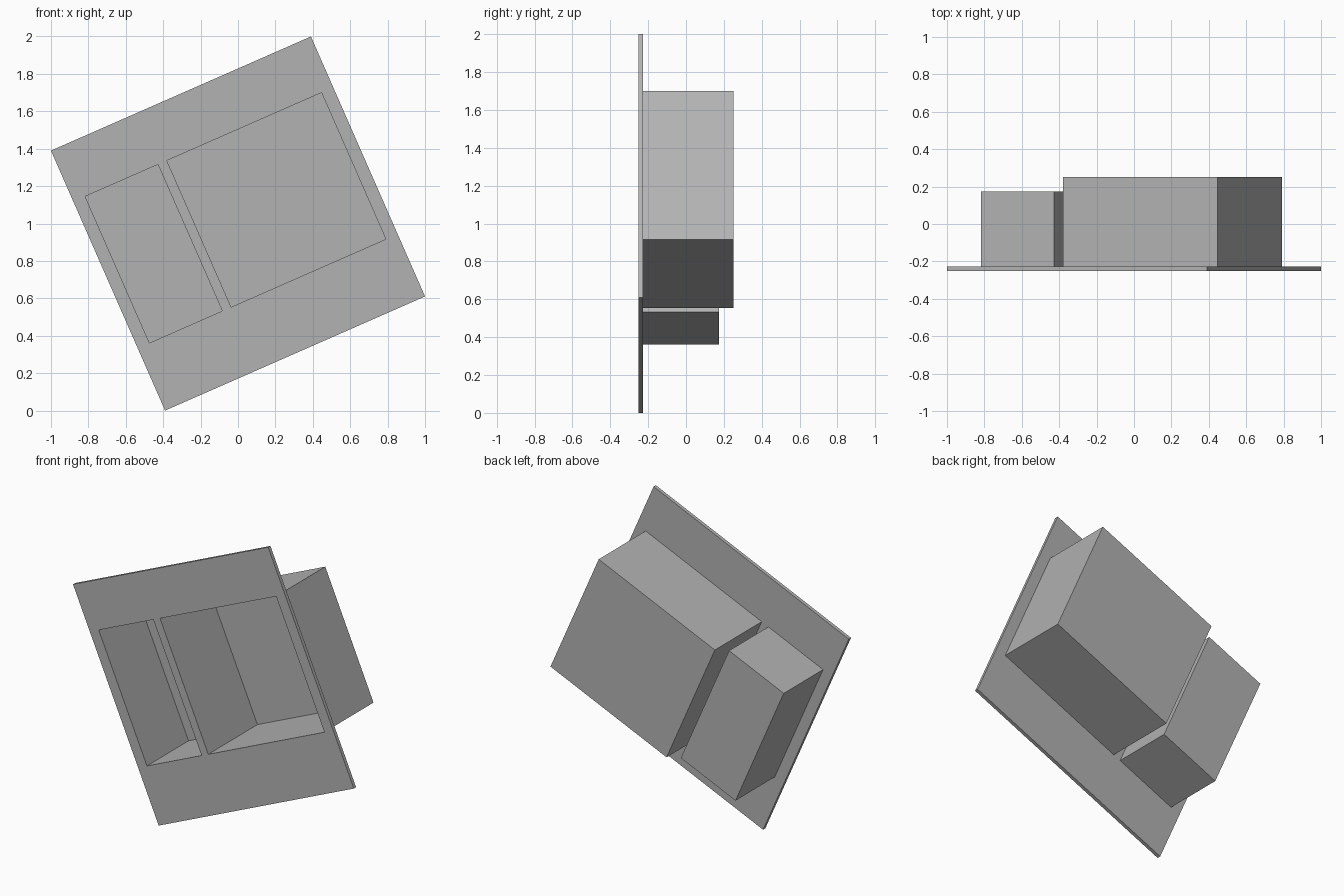
import bpy, bmesh, math
from mathutils import Matrix

if "Cube" in bpy.data.objects:
    bpy.data.objects.remove(bpy.data.objects["Cube"])

TILT = math.radians(23.7)
FRONT, REAR = -0.25, -0.227
HALF = 0.759
U = [-HALF, -0.69, -0.265, -0.213, 0.69, HALF]   # column lines across the panel
V = [-HALF, -0.394, 0.461, HALF]                 # row lines up the panel
POCKETS = {(1, 1): ("small_pocket", 0.173), (3, 1): ("large_pocket", 0.25)}

grey = bpy.data.materials.new("plain grey")
grey.diffuse_color = (0.45, 0.45, 0.45, 1)
grey.use_nodes = True
grey.node_tree.nodes["Principled BSDF"].inputs["Base Color"].default_value = grey.diffuse_color

# Tilt about the y axis, raised so the lowest corner rests on the floor
PLACE = Matrix.Translation((0, 0, 1)) @ Matrix.Rotation(-TILT, 4, 'Y')


def make(name, quads, flip_check=False):
    bm = bmesh.new()
    for quad in quads:
        bm.faces.new([bm.verts.new(p) for p in quad])
    bmesh.ops.remove_doubles(bm, verts=bm.verts, dist=1e-5)
    bmesh.ops.recalc_face_normals(bm, faces=bm.faces)
    bm.transform(PLACE)
    mesh = bpy.data.meshes.new(name)
    bm.to_mesh(mesh)
    bm.free()
    mesh.materials.append(grey)
    obj = bpy.data.objects.new(name, mesh)
    bpy.context.collection.objects.link(obj)


def sheet(u0, u1, v0, v1, y):
    return [(u0, y, v0), (u1, y, v0), (u1, y, v1), (u0, y, v1)]


def walls(u0, u1, v0, v1, y0, y1):
    a, b = sheet(u0, u1, v0, v1, y0), sheet(u0, u1, v0, v1, y1)
    return [[a[i], a[(i + 1) % 4], b[(i + 1) % 4], b[i]] for i in range(4)]


# Thin square panel with two rectangular openings
panel = walls(-HALF, HALF, -HALF, HALF, FRONT, REAR)
panel = []
for i in range(len(U) - 1):
    for j in range(len(V) - 1):
        if (i, j) not in POCKETS:
            for y in (FRONT, REAR):
                panel.append(sheet(U[i], U[i + 1], V[j], V[j + 1], y))
# Outer rim, split to match the panel cells
for i in range(len(U) - 1):
    for v in (V[0], V[-1]):
        panel.append([(U[i], FRONT, v), (U[i + 1], FRONT, v), (U[i + 1], REAR, v), (U[i], REAR, v)])
for j in range(len(V) - 1):
    for u in (U[0], U[-1]):
        panel.append([(u, FRONT, V[j]), (u, FRONT, V[j + 1]), (u, REAR, V[j + 1]), (u, REAR, V[j])])
make("panel", panel)

# Open-fronted pockets running back through the openings
for (i, j), (name, depth) in POCKETS.items():
    box = (U[i], U[i + 1], V[j], V[j + 1])
    make(name, walls(*box, FRONT, depth) + [sheet(*box, depth)])
